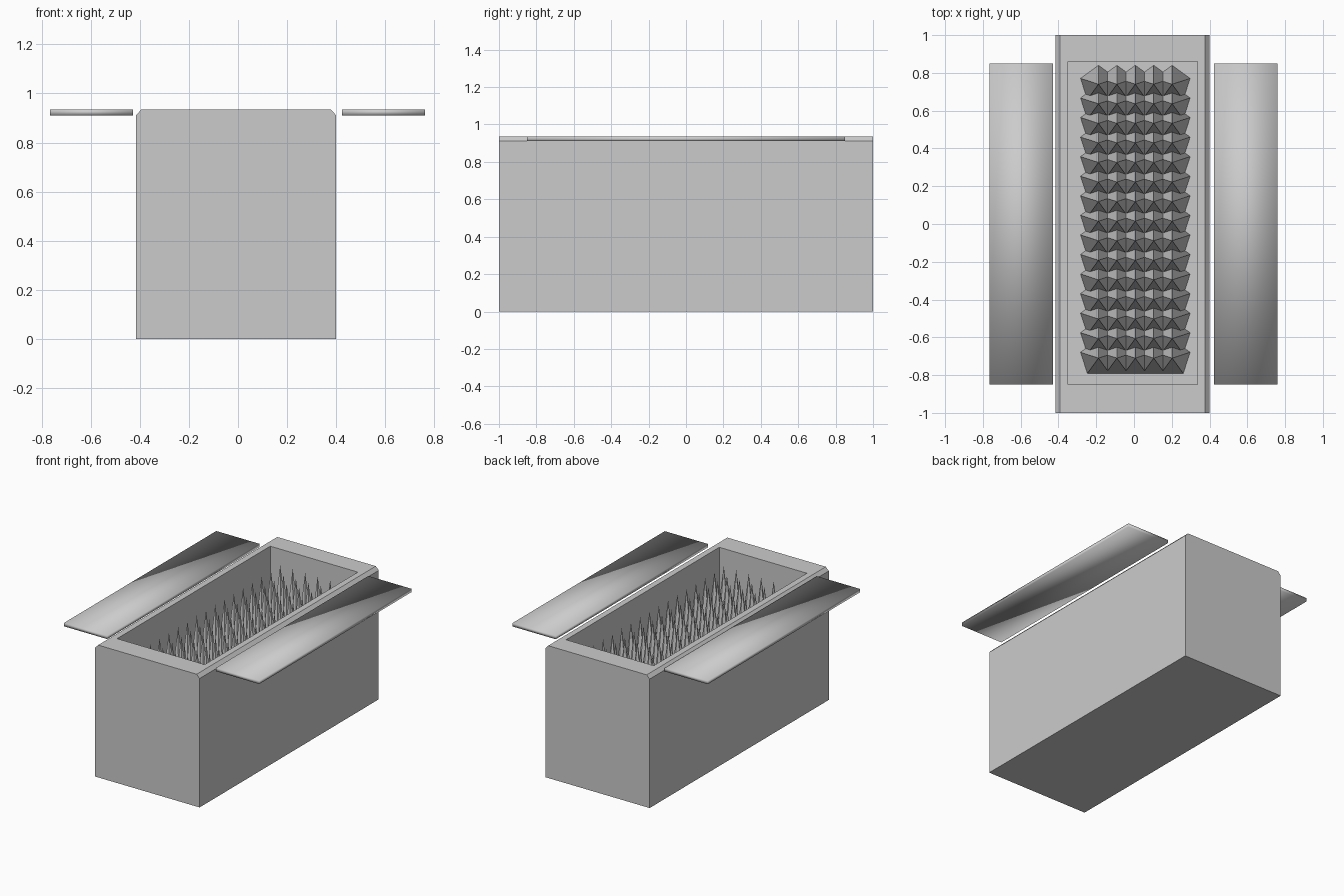
import bpy, bmesh
from mathutils import Matrix

if "Cube" in bpy.data.objects:
    bpy.data.objects.remove(bpy.data.objects["Cube"])

TOP, FLOOR = 0.935, 0.07


def make_object(name, bm, smooth=False):
    bmesh.ops.recalc_face_normals(bm, faces=bm.faces)
    mesh = bpy.data.meshes.new(name)
    for f in bm.faces:
        f.smooth = smooth
    bm.to_mesh(mesh)
    bm.free()
    obj = bpy.data.objects.new(name, mesh)
    bpy.context.collection.objects.link(obj)
    return obj


# Pit body: chamfered profile extruded along y, then hollowed from the top
bm = bmesh.new()
profile = [(-0.416, 0), (0.40, 0), (0.40, 0.911), (0.377, TOP), (-0.393, TOP), (-0.416, 0.911)]
front = bm.faces.new([bm.verts.new((x, -1, z)) for x, z in profile])
back = bmesh.ops.extrude_face_region(bm, geom=[front], use_keep_orig=True)["geom"]
bmesh.ops.translate(bm, vec=(0, 2, 0), verts=[v for v in back if isinstance(v, bmesh.types.BMVert)])
bmesh.ops.recalc_face_normals(bm, faces=bm.faces)
top = max(bm.faces, key=lambda f: f.calc_center_median().z)
for z in (TOP, FLOOR):
    bmesh.ops.inset_individual(bm, faces=[top], thickness=0.05)
    for v in top.verts:
        v.co = (0.335 if v.co.x > 0 else -0.35, 0.86 if v.co.y > 0 else -0.85, z)
make_object("pit_box", bm)

# Spikes: grid of five-sided cones standing on the pit floor
ROWS, COLS, TIP, RADIUS = 15, 5, 0.89, 0.10
bm = bmesh.new()
for row in range(ROWS):
    y = -0.71 + row * 1.45 / (ROWS - 1)
    for col in range(COLS):
        x = -0.188 + col * 0.0975
        bmesh.ops.create_cone(bm, cap_ends=True, segments=5, radius1=RADIUS, radius2=0,
                              depth=TIP - FLOOR,
                              matrix=Matrix.Translation((x, y, (TIP + FLOOR) / 2)))
bmesh.ops.remove_doubles(bm, verts=bm.verts, dist=0.00001)
make_object("spikes", bm)

# Open trapdoor flaps on both sides
for name, x0, x1 in (("left_flap", -0.765, -0.428), ("right_flap", 0.423, 0.761)):
    bm = bmesh.new()
    bmesh.ops.create_cube(bm, size=1, matrix=Matrix.Translation(((x0 + x1) / 2, 0, 0.923))
                          @ Matrix.Diagonal((x1 - x0, 1.7, 0.024, 1)))
    make_object(name, bm, smooth=True)
